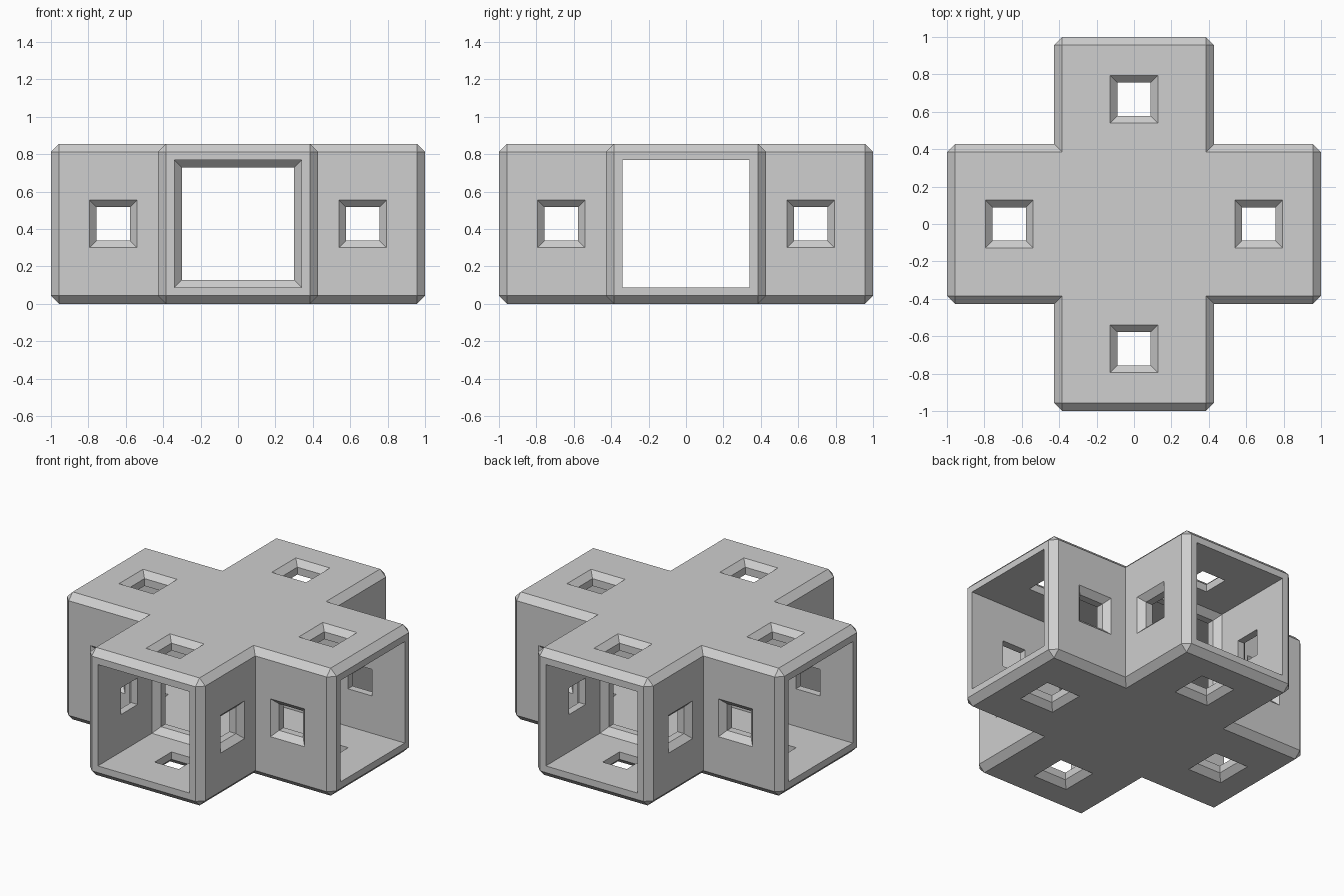
import bpy
import bmesh
from math import radians
from mathutils import Vector, Matrix

default = bpy.data.objects.get("Cube")
if default:
    bpy.data.objects.remove(default, do_unlink=True)

HALF = 0.4275      # half thickness of each arm
BORE = 0.34        # half width of the tunnels
CHAMFER = 0.043
WINDOW = 0.127     # half width of a window at the outer face
WINDOW_POS = 0.667
CENTRE = Vector((0, 0, HALF))

grey = bpy.data.materials.new("light_grey")
grey.use_nodes = True
grey.diffuse_color = (0.62, 0.62, 0.62, 1)
grey.node_tree.nodes["Principled BSDF"].inputs["Base Color"].default_value = grey.diffuse_color


def make_object(name, bm):
    bmesh.ops.recalc_face_normals(bm, faces=bm.faces)
    mesh = bpy.data.meshes.new(name)
    bm.to_mesh(mesh)
    bm.free()
    mesh.materials.append(grey)
    obj = bpy.data.objects.new(name, mesh)
    bpy.context.collection.objects.link(obj)
    return obj


def square_stack(bm, origin, direction, rings):
    """Loft square rings given as (distance, half width) along a direction."""
    turn = direction.to_track_quat('Z', 'Y')
    corners = [(1, 1), (-1, 1), (-1, -1), (1, -1)]
    loops = [[bm.verts.new(origin + turn @ Vector((x * w, y * w, d))) for x, y in corners]
             for d, w in rings]
    bm.faces.new(loops[0])
    bm.faces.new(loops[-1])
    for a, b in zip(loops, loops[1:]):
        for i in range(4):
            j = (i + 1) % 4
            bm.faces.new((a[i], a[j], b[j], b[i]))


def cut(target, cutter):
    cutter.hide_render = True
    mod = target.modifiers.new("cut", 'BOOLEAN')
    mod.operation = 'DIFFERENCE'
    mod.solver = 'EXACT'
    mod.object = cutter
    bpy.context.view_layer.objects.active = target
    bpy.ops.object.modifier_apply(modifier=mod.name)
    bpy.data.objects.remove(cutter, do_unlink=True)


# Solid cross with chamfered outer edges
bm = bmesh.new()
outline = []
for k in range(4):
    turn = Matrix.Rotation(radians(90 * k), 3, 'Z')
    for x, y in ((1, -HALF), (1, HALF), (HALF, HALF)):
        outline.append(bm.verts.new(turn @ Vector((x, y, 0))))
base = bm.faces.new(outline)
top = bmesh.ops.extrude_face_region(bm, geom=[base], use_keep_orig=True)
bmesh.ops.translate(bm, vec=(0, 0, 2 * HALF),
                    verts=[g for g in top["geom"] if isinstance(g, bmesh.types.BMVert)])
bmesh.ops.recalc_face_normals(bm, faces=bm.faces)


def is_inner_corner(edge):
    return all(max(abs(v.co.x), abs(v.co.y)) < 0.5 for v in edge.verts)


bmesh.ops.bevel(bm, geom=[e for e in bm.edges if not is_inner_corner(e)], offset=CHAMFER,
                offset_type='OFFSET', segments=1, profile=0.5, affect='EDGES')
hub = make_object("cross_hub", bm)

# Straight tunnel from side to side
bm = bmesh.new()
square_stack(bm, CENTRE, Vector((1, 0, 0)), [(-1.2, BORE), (1.2, BORE)])
cut(hub, make_object("side_tunnel", bm))

# Front and back tunnels, narrowing where they enter the middle
bm = bmesh.new()
for s in (-1, 1):
    square_stack(bm, CENTRE, Vector((0, s, 0)),
                 [(1.2, BORE), (HALF, BORE), (HALF - 0.04, BORE - 0.04), (0.2, BORE - 0.04)])
cut(hub, make_object("front_back_tunnels", bm))

# Small chamfered windows on the four walls of every arm
bm = bmesh.new()
axes = [Vector((1, 0, 0)), Vector((0, 1, 0)), Vector((0, 0, 1))]
for arm in axes[:2]:
    for side in (-1, 1):
        for wall in axes:
            if wall == arm:
                continue
            for s in (-1, 1):
                square_stack(bm, CENTRE + arm * side * WINDOW_POS, wall * s,
                             [(HALF + 0.01, WINDOW + 0.01), (HALF - 0.038, WINDOW - 0.038),
                              (HALF - 0.15, WINDOW - 0.038)])
cut(hub, make_object("windows", bm))

for poly in hub.data.polygons:
    poly.use_smooth = False
